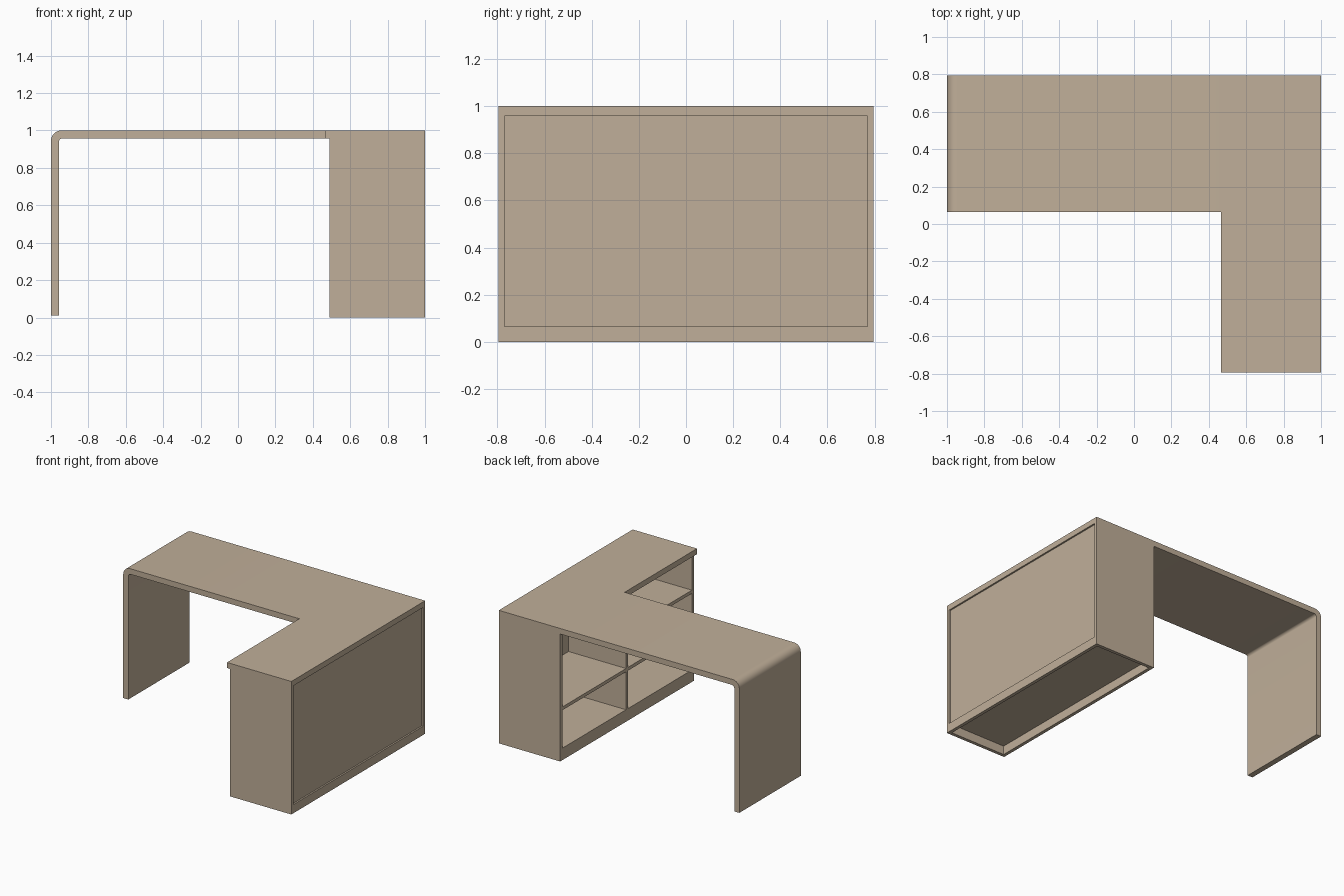
import bpy, bmesh, math

if "Cube" in bpy.data.objects:
    bpy.data.objects.remove(bpy.data.objects["Cube"])

wood = bpy.data.materials.new("warm beige wood")
wood.use_nodes = True
colour = (0.53, 0.43, 0.32, 1)
wood.diffuse_color = colour
wood.node_tree.nodes["Principled BSDF"].inputs["Base Color"].default_value = colour

# Main dimensions
LEFT, FRONT, DESK_FRONT = 1.0, -0.795, 0.065
BACK = -FRONT
CAB_X, RETURN_X = 0.49, 0.465
TOP, SLAB, BOARD = 1.0, 0.042, 0.025
UNDER = TOP - SLAB
FLOOR = 0.09


def finish(name, bm):
    bmesh.ops.recalc_face_normals(bm, faces=bm.faces[:])
    mesh = bpy.data.meshes.new(name)
    bm.to_mesh(mesh)
    bm.free()
    mesh.materials.append(wood)
    obj = bpy.data.objects.new(name, mesh)
    bpy.context.collection.objects.link(obj)
    return obj


def box(name, x, y, z):
    bm = bmesh.new()
    bmesh.ops.create_cube(bm, size=1)
    for v in bm.verts:
        v.co = [lo + (c + 0.5) * (hi - lo) for c, (lo, hi) in zip(v.co, (x, y, z))]
    return finish(name, bm)


def corner(cx, cz, r, steps=8):
    """Quarter arc from pointing right-side-down (-x) up to +z."""
    angles = [math.pi - i * math.pi / 2 / steps for i in range(steps + 1)]
    return [(cx + r * math.cos(a), cz + r * math.sin(a)) for a in angles]


# Desk top that bends down into the side leg
R_OUT, R_IN, FOOT = 0.055, 0.02, 0.012
outer = corner(-LEFT + R_OUT, TOP - R_OUT, R_OUT)
inner = corner(-LEFT + SLAB + R_IN, UNDER - R_IN, R_IN)
profile = ([(-LEFT, FOOT)] + outer + [(LEFT, TOP), (LEFT, UNDER)]
           + inner[::-1] + [(-LEFT + SLAB, FOOT)])
bm = bmesh.new()
face = bm.faces.new([bm.verts.new((x, DESK_FRONT, z)) for x, z in profile])
ext = bmesh.ops.extrude_face_region(bm, geom=[face])
bmesh.ops.translate(bm, vec=(0, BACK - DESK_FRONT, 0),
                    verts=[g for g in ext["geom"] if isinstance(g, bmesh.types.BMVert)])
desk = finish("desk_top_and_leg", bm)

# Return top over the cabinet, joined into one L-shaped slab
ret = box("return_top", (RETURN_X, LEFT), (FRONT, BACK), (UNDER, TOP))
join = desk.modifiers.new("join_return", "BOOLEAN")
join.operation, join.solver, join.object = "UNION", "EXACT", ret
bpy.context.view_layer.objects.active = desk
desk.select_set(True)
bpy.ops.object.modifier_apply(modifier=join.name)
bpy.data.objects.remove(ret)
bpy.ops.object.shade_smooth_by_angle(angle=math.radians(35))

# Cabinet end panels
for name, y in (("front_end_panel", FRONT), ("back_end_panel", BACK - BOARD)):
    box(name, (CAB_X, LEFT), (y, y + BOARD), (0, UNDER))

# Rear panel, set slightly in from the frame, and the hollow plinth rails
IN_Y = (FRONT + BOARD, BACK - BOARD)
PANEL_X = LEFT - 0.012
box("rear_panel", (PANEL_X - 0.02, PANEL_X), IN_Y, (FLOOR, UNDER))
box("cabinet_floor", (CAB_X, PANEL_X), IN_Y, (FLOOR - BOARD, FLOOR))
box("plinth_inner_rail", (CAB_X, CAB_X + BOARD), IN_Y, (0, FLOOR - BOARD))
box("plinth_outer_rail", (LEFT - BOARD, LEFT), IN_Y, (0, FLOOR - BOARD))

# Divider and open shelves
INSIDE_X = (CAB_X, PANEL_X - 0.02)
HALF = BOARD / 2
box("divider", INSIDE_X, (-HALF, HALF), (FLOOR, UNDER))
bays = {"front": (IN_Y[0], -HALF), "back": (HALF, IN_Y[1])}
for name, bay, z in (("back_shelf", "back", 0.40),
                     ("front_lower_shelf", "front", 0.40),
                     ("front_upper_shelf", "front", 0.69)):
    box(name, INSIDE_X, bays[bay], (z - BOARD, z))
